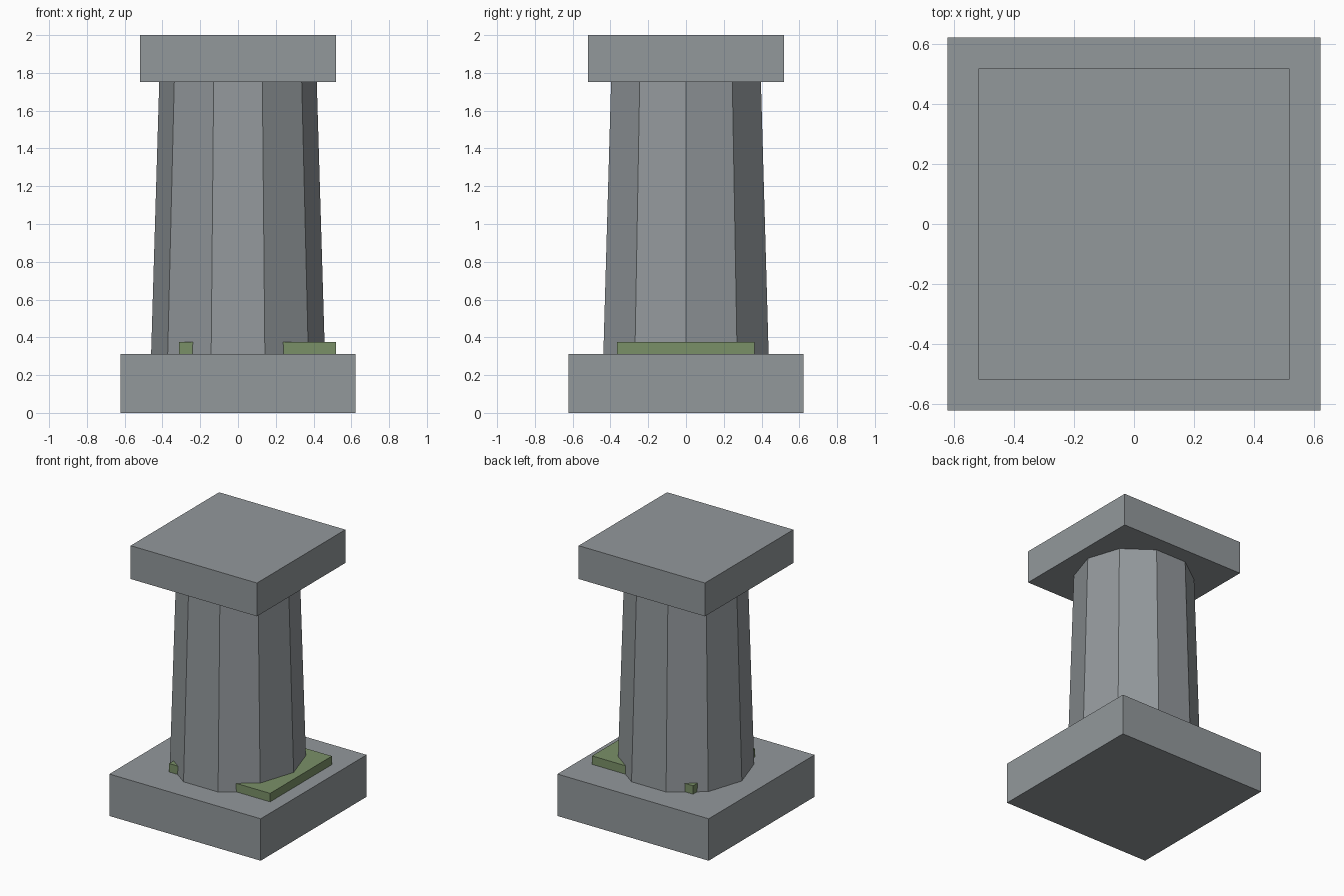
import bpy
import math

if "Cube" in bpy.data.objects:
    bpy.data.objects.remove(bpy.data.objects["Cube"])


def material(name, rgb):
    m = bpy.data.materials.new(name)
    m.diffuse_color = (*rgb, 1.0)
    m.use_nodes = True
    m.node_tree.nodes["Principled BSDF"].inputs["Base Color"].default_value = m.diffuse_color
    return m


stone = material("grey_stone", (0.29, 0.315, 0.33))
moss = material("moss_green", (0.195, 0.28, 0.137))


def block(name, x, y, z, mat):
    """Box given by its (min, max) range on each axis."""
    bpy.ops.mesh.primitive_cube_add(size=1, location=[sum(r) / 2 for r in (x, y, z)])
    ob = bpy.context.object
    ob.name = name
    ob.scale = [r[1] - r[0] for r in (x, y, z)]
    bpy.ops.object.transform_apply(location=False, rotation=False, scale=True)
    ob.data.materials.append(mat)
    return ob


BASE_TOP, CAP_BOTTOM = 0.312, 1.752

# Square plinth and cap
block("plinth", (-0.623, 0.623), (-0.623, 0.623), (0, BASE_TOP), stone)
block("cap", (-0.52, 0.52), (-0.52, 0.52), (CAP_BOTTOM, 2), stone)

# Ten-sided tapering shaft with a corner on +x
bpy.ops.mesh.primitive_cone_add(
    vertices=10, radius1=0.46, radius2=0.417, depth=CAP_BOTTOM - BASE_TOP,
    location=(0, 0, (CAP_BOTTOM + BASE_TOP) / 2), rotation=(0, 0, math.pi / 2))
shaft = bpy.context.object
shaft.name = "shaft"
shaft.data.materials.append(stone)

# Moss slab running through the foot of the shaft, offset to one side
block("moss_slab", (-0.312, 0.52), (-0.365, 0.362), (BASE_TOP, 0.375), moss)
